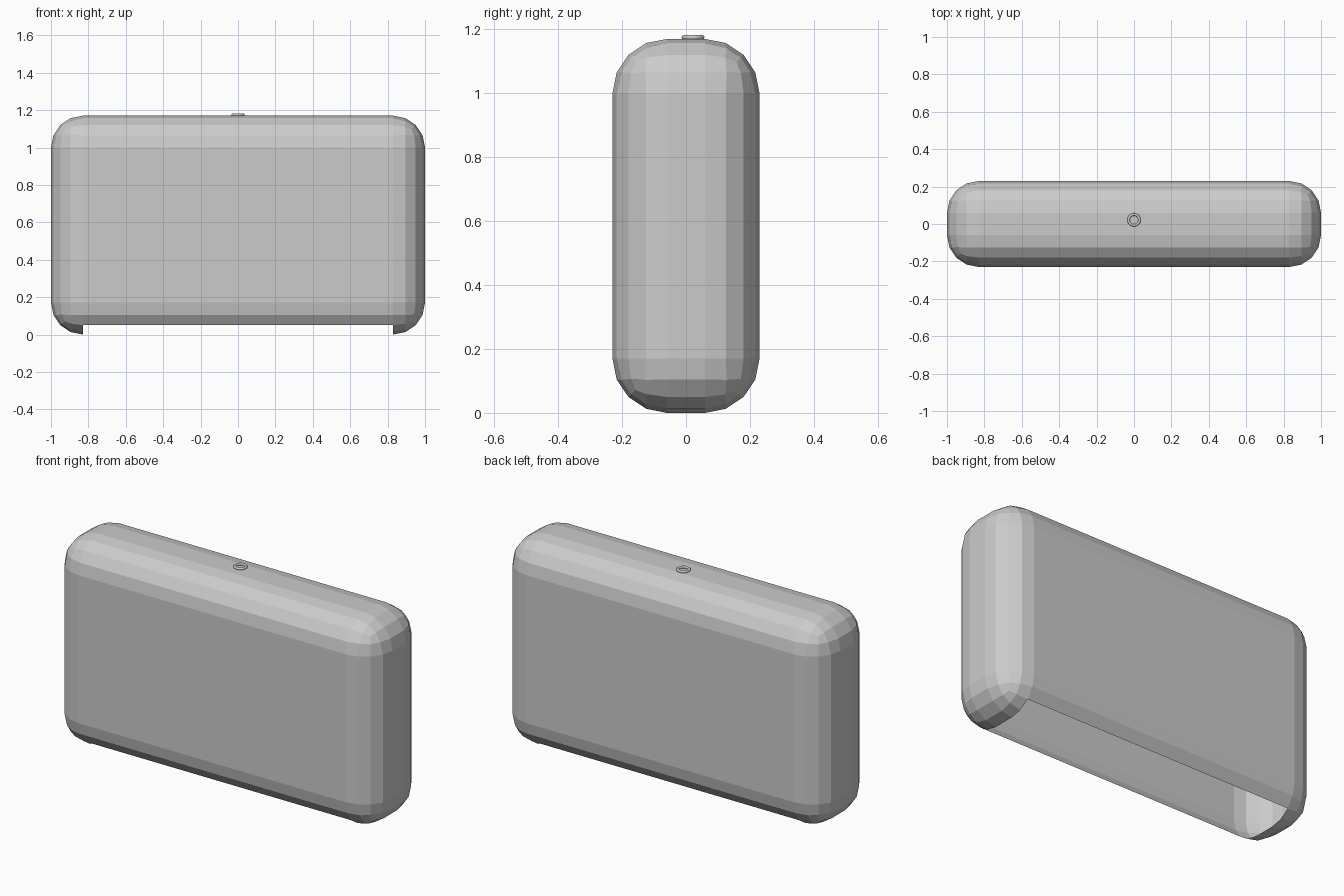
import bpy, bmesh

if "Cube" in bpy.data.objects:
    bpy.data.objects.remove(bpy.data.objects["Cube"])

R = 0.17                      # corner radius
W, D, H = 2.0, 0.46, 1.17     # overall body size

# Rounded shell body: bevelled box, single skin
bm = bmesh.new()
bmesh.ops.create_cube(bm, size=1.0)
for v in bm.verts:
    v.co.x *= W
    v.co.y *= D
    v.co.z = (v.co.z + 0.5) * H
bmesh.ops.bevel(bm, geom=bm.edges[:], offset=R, offset_type='OFFSET',
                segments=4, profile=0.5, affect='EDGES')

# Open the underside between the rounded ends
opening = [f for f in bm.faces
           if f.calc_center_median().z < 0.05
           and all(abs(v.co.x) < W / 2 - R + 0.001 for v in f.verts)]
bmesh.ops.delete(bm, geom=opening, context='FACES')

mesh = bpy.data.meshes.new("shell_body")
bm.to_mesh(mesh)
bm.free()
body = bpy.data.objects.new("shell_body", mesh)
bpy.context.collection.objects.link(body)

# Small ring on top
bpy.ops.mesh.primitive_torus_add(location=(0, 0.022, H + 0.005),
                                 major_radius=0.029, minor_radius=0.007,
                                 major_segments=32, minor_segments=10)
ring = bpy.context.object
ring.name = "top_ring"
bpy.ops.object.shade_smooth()
